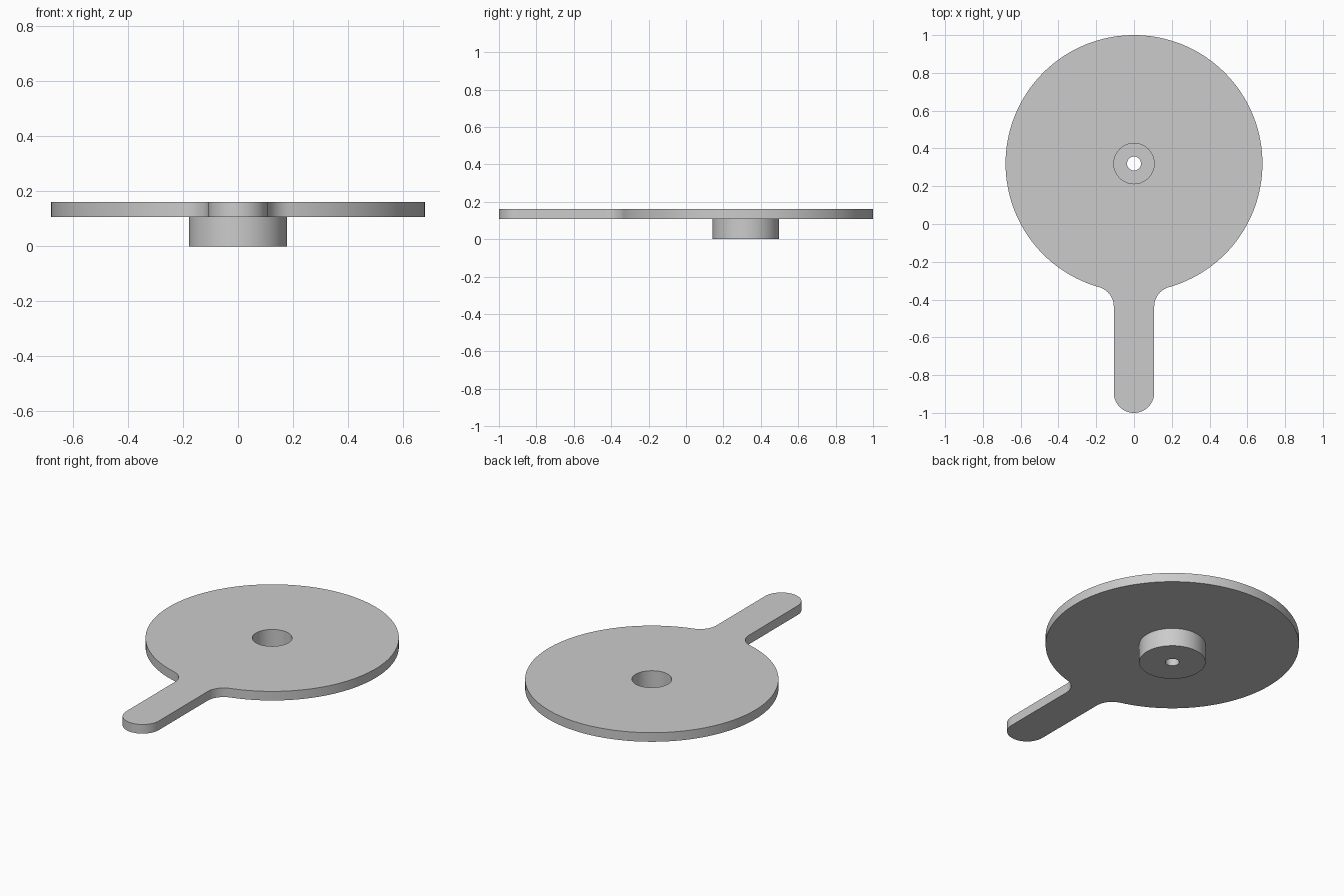
import bpy, bmesh
from math import pi, cos, sin, sqrt, atan2

cube = bpy.data.objects.get("Cube")
if cube:
    bpy.data.objects.remove(cube, do_unlink=True)

# Main dimensions
CY, DISC = 0.32, 0.68               # disc centre and radius
HALF, FILLET = 0.107, 0.107         # handle half width, corner fillet
HUB, BORE, PIN = 0.178, 0.107, 0.037
TOP, UNDER, FLOOR = 0.161, 0.107, 0.0535
SEG = 64


def arc(cx, cy, r, a0, a1, n):
    return [(cx + r * cos(a0 + (a1 - a0) * i / n),
             cy + r * sin(a0 + (a1 - a0) * i / n)) for i in range(n + 1)]


def circle(r):
    return arc(0, CY, r, 0, 2 * pi, SEG)[:-1]


def outline():
    """Right half from the handle tip to the back of the disc, then mirrored."""
    fx = HALF + FILLET
    fy = CY - sqrt((DISC + FILLET) ** 2 - fx ** 2)
    touch = atan2(fy - CY, fx)
    half = arc(0, HALF - 1, HALF, -pi / 2, 0, 16)
    half += arc(fx, fy, FILLET, pi, touch + pi, 12)
    half += arc(0, CY, DISC, touch, pi / 2, 72)[1:]
    return half + [(-x, y) for x, y in reversed(half[1:-1])]


bm = bmesh.new()


def ring(points, z):
    return [bm.verts.new((x, y, z)) for x, y in points]


def loop_edges(verts):
    out = []
    for a, b in zip(verts, verts[1:] + verts[:1]):
        out.append(bm.edges.get((a, b)) or bm.edges.new((a, b)))
    return out


def wall(a, b):
    n = len(a)
    for i in range(n):
        j = (i + 1) % n
        bm.faces.new((a[i], a[j], b[j], b[i]))


# Paddle rim: disc and handle
rim_top, rim_under = ring(outline(), TOP), ring(outline(), UNDER)
wall(rim_under, rim_top)

# Stepped bore, pin hole and hub, from the top surface round to the underside
steps = [(BORE, TOP), (BORE, FLOOR), (PIN, FLOOR), (PIN, 0), (HUB, 0), (HUB, UNDER)]
rings = [ring(circle(r), z) for r, z in steps]
for a, b in zip(rings, rings[1:]):
    wall(a, b)

# Flat upper and lower surfaces with their openings
for outer, inner in ((rim_top, rings[0]), (rim_under, rings[-1])):
    bmesh.ops.triangle_fill(bm, use_beauty=True,
                            edges=loop_edges(outer) + loop_edges(inner))
bmesh.ops.recalc_face_normals(bm, faces=bm.faces[:])

mesh = bpy.data.meshes.new("paddle_with_hub")
bm.to_mesh(mesh)
bm.free()
paddle = bpy.data.objects.new("paddle_with_hub", mesh)
bpy.context.collection.objects.link(paddle)

# Plain grey material
grey = bpy.data.materials.new("light grey")
grey.use_nodes = True
colour = (0.6, 0.6, 0.6, 1)
grey.diffuse_color = colour
grey.node_tree.nodes["Principled BSDF"].inputs["Base Color"].default_value = colour
mesh.materials.append(grey)

bpy.ops.object.select_all(action="DESELECT")
paddle.select_set(True)
bpy.context.view_layer.objects.active = paddle
bpy.ops.object.shade_smooth_by_angle(angle=pi / 6)
